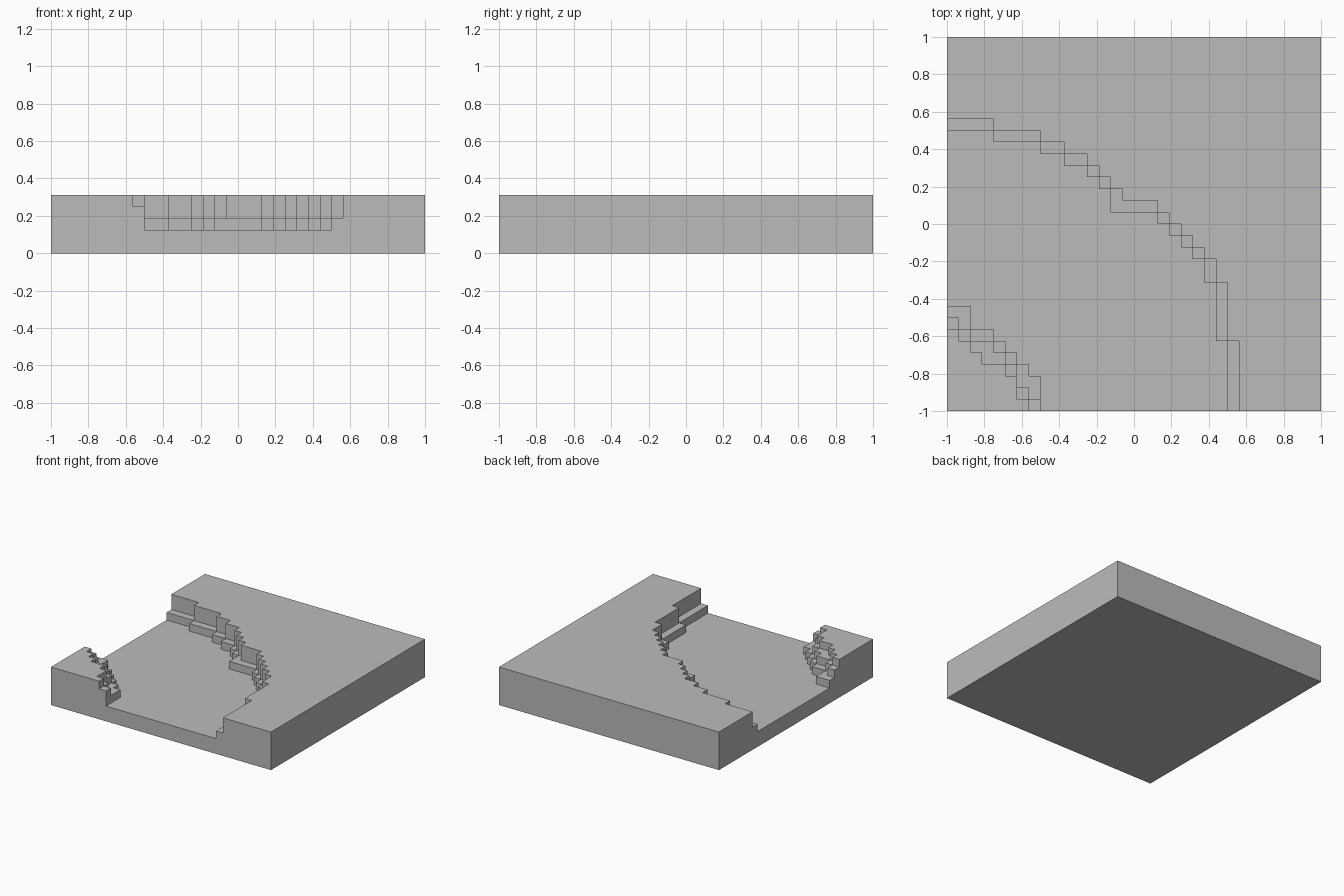
import bpy
import bmesh
from itertools import chain, repeat

HALF = 16
CELL = 1 / HALF
GROUND, STEP, FLOOR = 5, 3, 2


def expand(runs):
    """Turn (edge, row count) pairs into one terrace edge per row, front to back."""
    rows = list(chain.from_iterable(repeat(edge, count) for edge, count in runs))
    return rows + [-HALF] * (2 * HALF - len(rows))


# Hollow: right-hand edge of the lower step and of the floor
step_edge = expand([(9, 6), (8, 5), (7, 2)] + [(e, 1) for e in
                   (6, 5, 4, 3, 2, -1, -2, -3, -4, -6, -8, -12)])
floor_edge = expand([(8, 6), (7, 5), (6, 2)] + [(e, 1) for e in
                    (5, 4, 3, 2)] + [(-2, 2)] + [(e, 1) for e in
                    (-3, -4, -6, -8, -12)])

# Corner mound: edge of each terrace, keyed by its level
mound = {
    5: expand([(e, 1) for e in (-9, -10, -10, -11, -13, -14, -15)]),
    4: expand([(e, 1) for e in (-8, -9, -10, -10, -11, -12, -14, -15)]),
    3: expand([(-8, 3)] + [(e, 1) for e in (-9, -10, -11, -12)] + [(-14, 2)]),
}


def level(i, j):
    """Height in cells of the column at grid cell i, j."""
    if not (0 <= i < 2 * HALF and 0 <= j < 2 * HALF):
        return 0
    x = i - HALF
    for height, edges in mound.items():
        if x < edges[j]:
            return height
    if x < floor_edge[j]:
        return FLOOR
    if x < step_edge[j]:
        return STEP
    return GROUND


bm = bmesh.new()


def quad(*corners):
    bm.faces.new([bm.verts.new(((x - HALF) * CELL, (y - HALF) * CELL, z * CELL))
                  for x, y, z in corners])


# Tops, underside and exposed walls of every column
for i in range(2 * HALF):
    for j in range(2 * HALF):
        h = level(i, j)
        square = [(i, j), (i + 1, j), (i + 1, j + 1), (i, j + 1)]
        quad(*[(x, y, h) for x, y in square])
        quad(*[(x, y, 0) for x, y in reversed(square)])
        neighbours = [(i, j - 1), (i + 1, j), (i, j + 1), (i - 1, j)]
        for k, cell in enumerate(neighbours):
            a, b = square[k], square[(k + 1) % 4]
            for z in range(level(*cell), h):
                quad((*a, z), (*b, z), (*b, z + 1), (*a, z + 1))

# Weld the cells and merge flat regions into clean faces
bmesh.ops.remove_doubles(bm, verts=bm.verts, dist=CELL / 100)
bmesh.ops.dissolve_limit(bm, angle_limit=0.01, verts=bm.verts, edges=bm.edges)

mesh = bpy.data.meshes.new("terraced_ground")
bm.to_mesh(mesh)
bm.free()

cube = bpy.data.objects.get("Cube")
if cube:
    bpy.data.objects.remove(cube, do_unlink=True)

ground = bpy.data.objects.new("terraced_ground", mesh)
bpy.context.collection.objects.link(ground)

# Plain grey stone
grey = bpy.data.materials.new("plain_grey")
grey.use_nodes = True
colour = (0.5, 0.5, 0.5, 1)
grey.diffuse_color = colour
grey.node_tree.nodes["Principled BSDF"].inputs["Base Color"].default_value = colour
mesh.materials.append(grey)
